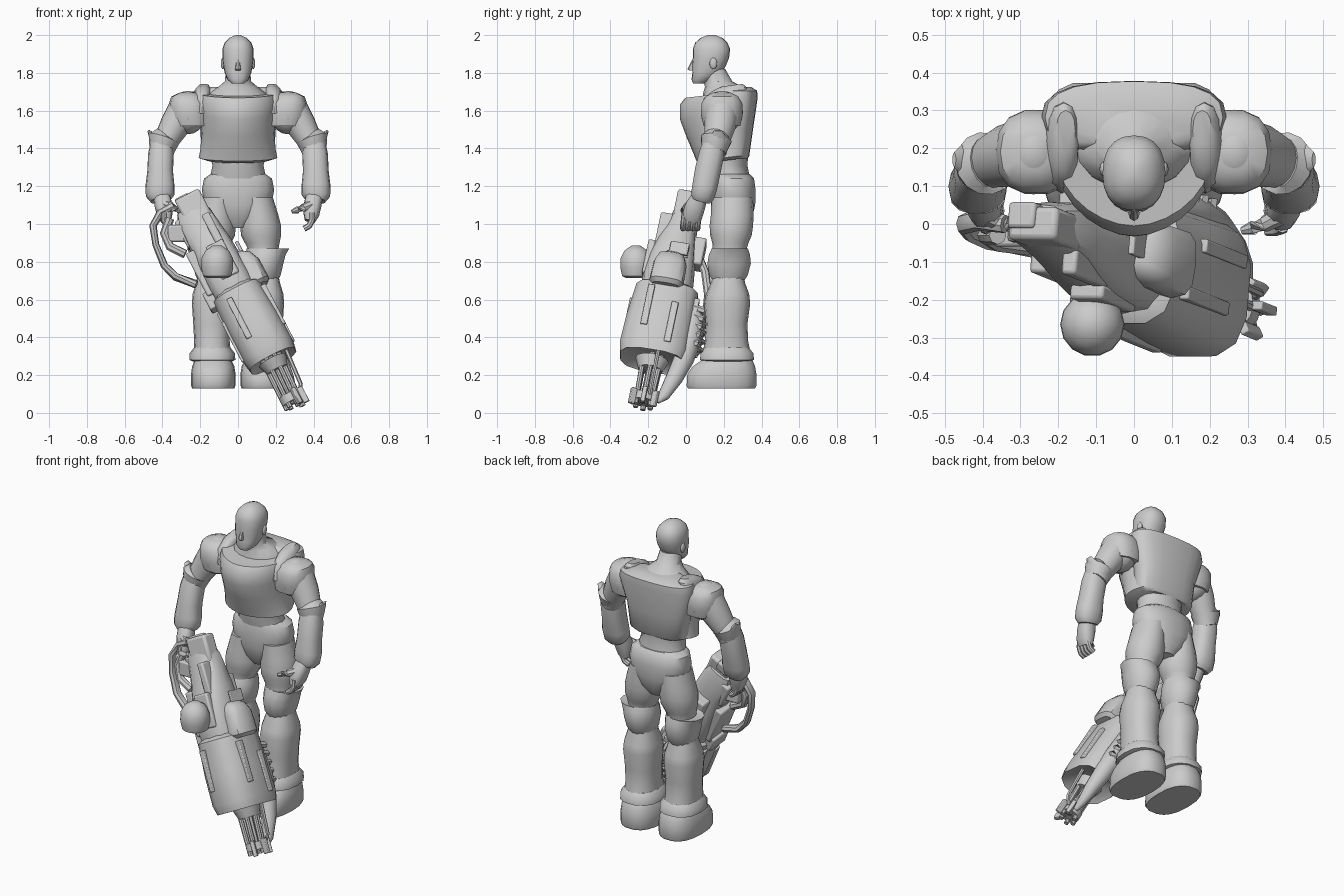
import bpy, bmesh, math
from mathutils import Vector, Matrix

mat = bpy.data.materials.new("plain_grey")
mat.diffuse_color = (0.6, 0.6, 0.6, 1)
I = Matrix.Identity(4)


def finish(name, bm, mirror=False, bevel=0):
    bmesh.ops.recalc_face_normals(bm, faces=bm.faces)
    me = bpy.data.meshes.new(name)
    bm.to_mesh(me)
    bm.free()
    me.materials.append(mat)
    ob = bpy.data.objects.new(name, me)
    bpy.context.collection.objects.link(ob)
    if bevel:
        b = ob.modifiers.new("bevel", 'BEVEL')
        b.width, b.segments = bevel, 2
    if mirror:
        ob.modifiers.new("mirror", 'MIRROR')
    return ob


def loft(name, st, n=16, p=2.0, follow=False, tilt=0.0, M=I, mirror=False, turn=0.0, pf=None):
    """Skin superellipse rings; each station is (x, y, z, rx, ry). pf: power of the front half."""
    bm = bmesh.new()
    pts = [Vector(s[:3]) for s in st]
    rings = []
    for i, s in enumerate(st):
        X, Y = Vector((1, 0, 0)), Vector((0, 1, 0))
        if follow:
            T = (pts[min(i + 1, len(st) - 1)] - pts[max(i - 1, 0)]).normalized()
            ref = X if abs(T.x) < 0.9 else Vector((0, 0, 1))
            X = (ref - T * ref.dot(T)).normalized()
            Y = T.cross(X)
        ring = []
        for k in range(n):
            a = 2 * math.pi * k / n + turn
            c, d = math.cos(a), math.sin(a)
            e = 2 / (pf if pf and d < 0 else p)
            u = s[3] * math.copysign(abs(c) ** e, c)
            v = s[4] * math.copysign(abs(d) ** e, d)
            q = pts[i] + X * u + Y * v + Vector((0, 0, tilt * v))
            ring.append(bm.verts.new(M @ q))
        rings.append(ring)
    for a, b in zip(rings, rings[1:]):
        for k in range(n):
            bm.faces.new((a[k], a[(k + 1) % n], b[(k + 1) % n], b[k]))
    bm.faces.new(rings[0])
    bm.faces.new(rings[-1])
    return finish(name, bm, mirror)


def tube(name, pts, r, n=8, M=I, mirror=False):
    return loft(name, [(*p, r, r) for p in pts], n, follow=True, M=M, mirror=mirror)


def ball(name, c, r, mirror=False, M=I):
    bm = bmesh.new()
    bmesh.ops.create_uvsphere(bm, u_segments=16, v_segments=10, radius=1,
                              matrix=M @ Matrix.Translation(c) @ Matrix.Diagonal((*r, 1)))
    return finish(name, bm, mirror)


def box(name, c, half, M=I, bevel=0.01, rz=0.0):
    bm = bmesh.new()
    bmesh.ops.create_cube(bm, size=2, matrix=M @ Matrix.Rotation(rz, 4, 'Z')
                          @ Matrix.Translation(c) @ Matrix.Diagonal((*half, 1)))
    return finish(name, bm, False, bevel)


# ---- head and neck
loft("head", [(0, .072, 1.745, .035, .035), (0, .085, 1.765, .056, .056), (0, .112, 1.80, .07, .078),
              (0, .122, 1.84, .078, .09), (0, .132, 1.88, .083, .096), (0, .135, 1.925, .083, .099),
              (0, .134, 1.96, .071, .085), (0, .135, 1.985, .046, .058), (0, .135, 2.0, .014, .02)], 20, 2.3)
loft("nose", [(0, .03, 1.812, .014, .012), (0, .028, 1.82, .015, .02), (0, .045, 1.87, .009, .012)], 8)
ball("ear", (.08, .145, 1.85), (.011, .02, .03), True)
loft("neck", [(0, .2, 1.6, .16, .12), (0, .21, 1.69, .155, .12), (0, .2, 1.725, .105, .1),
              (0, .17, 1.755, .07, .075), (0, .145, 1.82, .063, .063)])

# ---- torso
loft("chest_armour", [(0, .2, 1.335, .16, .11), (0, .195, 1.35, .208, .14), (0, .19, 1.39, .2, .15),
                      (0, .175, 1.48, .192, .172), (0, .165, 1.58, .198, .198), (0, .168, 1.655, .208, .2),
                      (0, .18, 1.69, .205, .185), (0, .2, 1.69, .15, .13)], 28, 2.5, tilt=.12, pf=1.85)
loft("back_plate", [(0, .255, 1.345, .16, .07), (0, .255, 1.36, .19, .08), (0, .265, 1.5, .2, .09),
                    (0, .28, 1.66, .245, .098), (0, .282, 1.705, .235, .095), (0, .275, 1.725, .17, .07)], 20, 2.6)
loft("collar_wing", [(.19, .2, 1.6, .045, .12), (.19, .21, 1.68, .045, .115), (.185, .23, 1.715, .04, .09),
                     (.18, .245, 1.735, .025, .055)], 12, 2.3, tilt=.12, mirror=True)

loft("waist", [(0, .22, 1.37, .15, .11), (0, .22, 1.31, .135, .105), (0, .235, 1.24, .15, .105)])
loft("pelvis", [(0, .24, 1.265, .145, .1), (0, .248, 1.24, .18, .114), (0, .25, 1.18, .192, .12),
                (0, .25, 1.1, .175, .118), (0, .25, 1.03, .12, .1), (0, .25, .98, .05, .07)], 18, 2.3)

# ---- arms
ball("shoulder", (.265, .19, 1.59), (.098, .112, .115), True)
loft("shoulder_pad", [(.25, .19, 1.52, .1, .1), (.257, .19, 1.58, .108, .113), (.262, .19, 1.64, .103, .11),
                      (.268, .19, 1.675, .085, .088), (.265, .19, 1.695, .045, .05)], 14, 2.4, mirror=True)
loft("upper_arm", [(.29, .19, 1.6, .085, .088), (.335, .18, 1.52, .08, .083), (.375, .165, 1.45, .068, .07),
                   (.405, .15, 1.38, .062, .064)], follow=True, mirror=True)
loft("elbow_guard", [(.407, .15, 1.385, .062, .064), (.398, .155, 1.42, .076, .076),
                     (.392, .16, 1.45, .084, .084), (.385, .162, 1.457, .066, .068)], 14, follow=True, mirror=True)
loft("elbow_spike", [(.42, .165, 1.42, .04, .06), (.45, .17, 1.46, .022, .045), (.475, .17, 1.495, .006, .02)],
     8, follow=True, mirror=True)
loft("forearm", [(.405, .145, 1.42, .06, .06), (.408, .135, 1.37, .068, .068), (.412, .115, 1.28, .068, .07),
                 (.413, .1, 1.2, .077, .068), (.412, .088, 1.15, .076, .064), (.408, .08, 1.125, .055, .05)],
     14, 2.4, follow=True, mirror=True)
loft("palm", [(.405, .075, 1.15, .045, .042), (.395, .052, 1.1, .047, .052), (.388, .035, 1.05, .042, .054),
              (.38, .03, 1.015, .028, .047)], 12, 2.6, follow=True, mirror=True)
for k in range(4):
    y = -.007 + k * .025
    tube("finger", [(.392, y, 1.06), (.392, y - .004, 1.02), (.377, y - .008, .99), (.35, y - .008, .975)],
         .0165, 8, mirror=True)
loft("thumb", [(.385, .02, 1.1, .025, .025), (.345, .0, 1.085, .022, .022), (.315, -.01, 1.075, .019, .019),
               (.285, -.018, 1.065, .01, .01)], 8, follow=True, mirror=True)

# ---- legs
loft("thigh", [(.1, .245, 1.14, .085, .11), (.113, .245, 1.05, .1, .113), (.12, .24, .99, .108, .115),
               (.122, .238, .94, .106, .11), (.128, .235, .9, .092, .096), (.135, .23, .86, .078, .088),
               (.135, .23, .78, .08, .09)], mirror=True)
loft("knee_guard", [(.138, .225, .69, .07, .08), (.138, .225, .73, .088, .105), (.14, .228, .79, .1, .118),
                    (.146, .23, .835, .105, .112), (.158, .232, .87, .113, .098), (.15, .232, .862, .085, .08)],
     14, mirror=True)
loft("shin", [(.138, .225, .74, .075, .08), (.14, .222, .69, .082, .09), (.14, .22, .63, .1, .114),
              (.14, .218, .58, .104, .122), (.14, .215, .47, .097, .11), (.138, .214, .38, .094, .115),
              (.136, .216, .3, .1, .13)], 16, 2.3, mirror=True)
loft("boot_cuff", [(.136, .217, .272, .1, .12), (.136, .217, .28, .122, .146), (.136, .217, .315, .12, .143),
                   (.137, .215, .345, .097, .12)], 14, 2.4, mirror=True)
loft("boot", [(.131, .188, .13, .112, .18), (.131, .188, .145, .118, .187), (.131, .19, .205, .118, .185),
              (.131, .2, .245, .112, .168), (.132, .215, .275, .1, .14), (.134, .22, .3, .09, .12)],
     18, 2.5, mirror=True)

# ---- big gun, modelled upright in its own frame: muzzle at z = 0, front at -y
tip = Vector((.30, -.23, .03))
W = (Vector((-.27, 0, 1.13)) - tip).normalized()
Yb = (Vector((0, 1, 0)) - W * W.y).normalized()
U = Yb.cross(W)
G = Matrix.Translation(tip) @ Matrix((U, Yb, W)).transposed().to_4x4()

loft("gun_drum", [(.012, 0, .3, .1, .13), (.012, 0, .275, .135, .175), (.012, 0, .33, .146, .188),
                  (.01, 0, .5, .146, .182), (.008, .005, .69, .138, .17), (.006, .005, .71, .11, .14)],
     12, 2.9, M=G, turn=math.pi / 12)
for k in (0, 1, 3, 4, 5, 7):
    a = 2 * math.pi * (k + .5) / 8
    c = (.012 + .146 * math.cos(a), .184 * math.sin(a), .45 + .08 * (k % 2))
    box("drum_rail", c, (.016, .018, .12), G, .005)
loft("gun_receiver", [(.0, .0, .68, .115, .135), (0, -.005, .76, .12, .138), (0, -.005, .88, .116, .125),
                      (0, 0, .98, .11, .105), (-.005, .01, 1.06, .104, .085), (-.008, .012, 1.16, .096, .066),
                      (-.01, .012, 1.21, .075, .05)], 12, 3, M=G)
box("stock_block", (.01, .0, 1.2), (.072, .045, .08), G, .015)
box("stock_cap", (-.02, .02, 1.26), (.04, .035, .03), G)
box("stock_side", (-.085, .02, 1.1), (.03, .05, .08), G)
box("sight_rail", (.05, -.075, 1.03), (.022, .035, .1), G)
box("rear_grip", (.0, .11, .95), (.05, .045, .08), G)
box("side_plate", (-.115, .0, .86), (.025, .08, .13), G)
box("side_flange", (-.125, .0, .71), (.035, .07, .05), G)
box("front_plate", (.02, -.125, .86), (.05, .02, .1), G)
loft("side_pod", [(.125, 0, .665, .05, .075), (.128, 0, .685, .068, .092), (.128, 0, .8, .066, .088),
                  (.12, 0, .85, .052, .07), (.11, 0, .875, .025, .04)], 12, 3, M=G)
for k in range(3):
    box("pod_rib", (.07 + .03 * k, .03, .9), (.009, .05, .035), G, .004)

# round front pod and its mount
loft("pod_mount", [(-.1, -.08, .78, .06, .06), (-.11, -.22, .79, .06, .06)], 12, follow=True)
loft("round_pod", [(-.11, -.265, .715, .055, .055), (-.11, -.265, .725, .075, .075), (-.11, -.265, .77, .085, .085),
                   (-.11, -.265, .82, .083, .083), (-.11, -.265, .86, .062, .062), (-.11, -.265, .885, .025, .025)], 14)

# barrels and muzzle
for k in range(6):
    a = math.pi * k / 3
    x, y = .042 * math.cos(a), .045 * math.sin(a)
    tube("barrel", [(x, y, .005), (x * 1.15 + .01, y * 1.2, .3)], .014, 8, G)
tube("barrel_core", [(0, 0, .02), (.01, 0, .3)], .022, 8, G)
loft("muzzle_ring", [(0, 0, .03, .055, .06), (0, 0, .075, .055, .06)], 12, M=G)
loft("barrel_collar", [(.01, 0, .22, .06, .065), (.01, 0, .28, .08, .09)], 12, M=G)
for d in (-60, 0, 55):
    box("muzzle_prong", (.07, 0, .04), (.016, .012, .045), G, .004, math.radians(d))
loft("under_barrel", [(.02, .12, .66, .05, .05), (.03, .17, .55, .06, .06), (.035, .175, .42, .062, .062),
                      (.035, .165, .3, .055, .055), (.03, .135, .18, .042, .046), (.02, .1, .08, .026, .032),
                      (.015, .07, .04, .014, .016)], 12, follow=True, M=G)
tube("side_rod", [(.1, .03, .3), (.085, .03, .1), (.05, .03, .06)], .011, 6, G)

# hoses behind the gun and the carrying loop
for k in range(5):
    z = .36 + .05 * k
    tube("hose_coil", [(-.02, .16, z), (-.02, .22, z + .01), (.02, .245, z + .02), (.07, .22, z + .03),
                       (.07, .16, z + .04)], .019, 6, G)
tube("rear_hose", [(0, .12, .95), (.0, .18, .85), (0, .22, .72), (.01, .23, .6), (.02, .17, .52)], .022, 8, G)
loft("carry_loop", [(-.34, .0, 1.1, .025, .025), (-.41, .01, 1.06, .022, .028), (-.45, 0, .99, .02, .028),
                    (-.435, -.02, .89, .018, .028), (-.39, -.04, .78, .02, .028),
                    (-.33, -.05, .72, .022, .028), (-.22, -.07, .68, .022, .028)], 8, follow=True)
tube("loop_cable", [(-.36, -.03, 1.03), (-.39, -.03, .95), (-.36, -.05, .88), (-.28, -.06, .84)], .024, 8)
box("loop_bracket", (-.32, -.02, .95), (.05, .04, .045))

# ---- smooth shading with sharp edges kept
for ob in bpy.context.collection.objects:
    ob.select_set(True)
    bpy.context.view_layer.objects.active = ob
bpy.ops.object.shade_smooth_by_angle(angle=math.radians(40))
